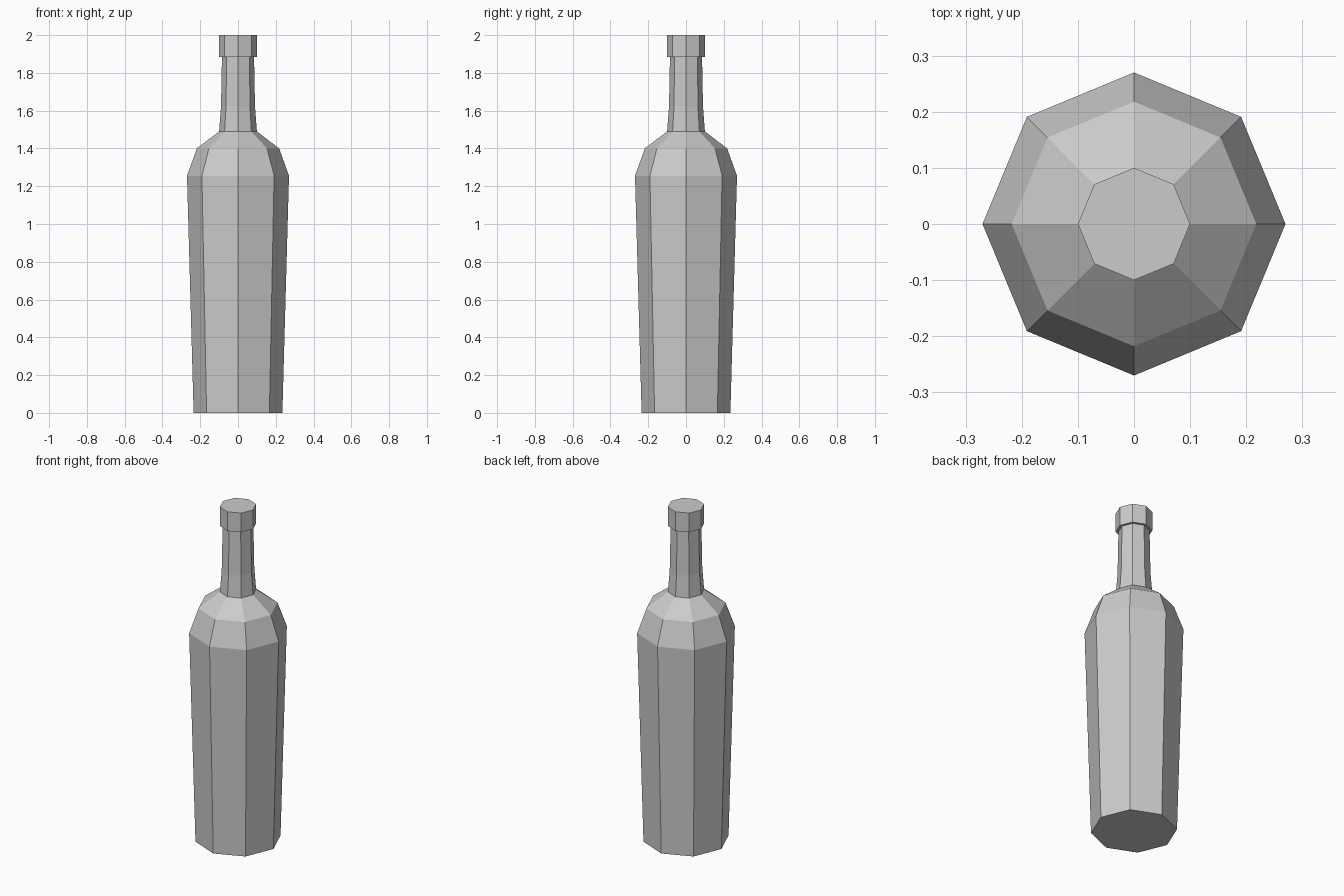
import bpy
import bmesh
from math import cos, sin, tau

SIDES = 8

cube = bpy.data.objects.get("Cube")
if cube:
    bpy.data.objects.remove(cube, do_unlink=True)

# Single plain grey
grey = bpy.data.materials.new("plain_grey")
grey.use_nodes = True
grey.diffuse_color = (0.6, 0.6, 0.6, 1)
grey.node_tree.nodes["Principled BSDF"].inputs["Base Color"].default_value = (0.6, 0.6, 0.6, 1)


def lathe(name, profile):
    """Flat-sided solid of revolution from (radius, height) pairs, capped at both ends."""
    bm = bmesh.new()
    rings = [[bm.verts.new((r * cos(tau * i / SIDES), r * sin(tau * i / SIDES), z))
              for i in range(SIDES)] for r, z in profile]
    for low, high in zip(rings, rings[1:]):
        for i in range(SIDES):
            j = (i + 1) % SIDES
            bm.faces.new((low[i], low[j], high[j], high[i]))
    bm.faces.new(rings[0][::-1])
    bm.faces.new(rings[-1])
    mesh = bpy.data.meshes.new(name)
    bm.to_mesh(mesh)
    bm.free()
    mesh.materials.append(grey)
    obj = bpy.data.objects.new(name, mesh)
    bpy.context.collection.objects.link(obj)
    return obj


# Tapered body, shoulder, neck and lip in one closed shell
lathe("bottle", [
    (0.235, 0), (0.27, 1.255),       # body
    (0.218, 1.4), (0.1, 1.49),       # shoulder
    (0.09, 1.62), (0.085, 1.885),    # neck
    (0.1, 1.885), (0.1, 2),          # lip
])
